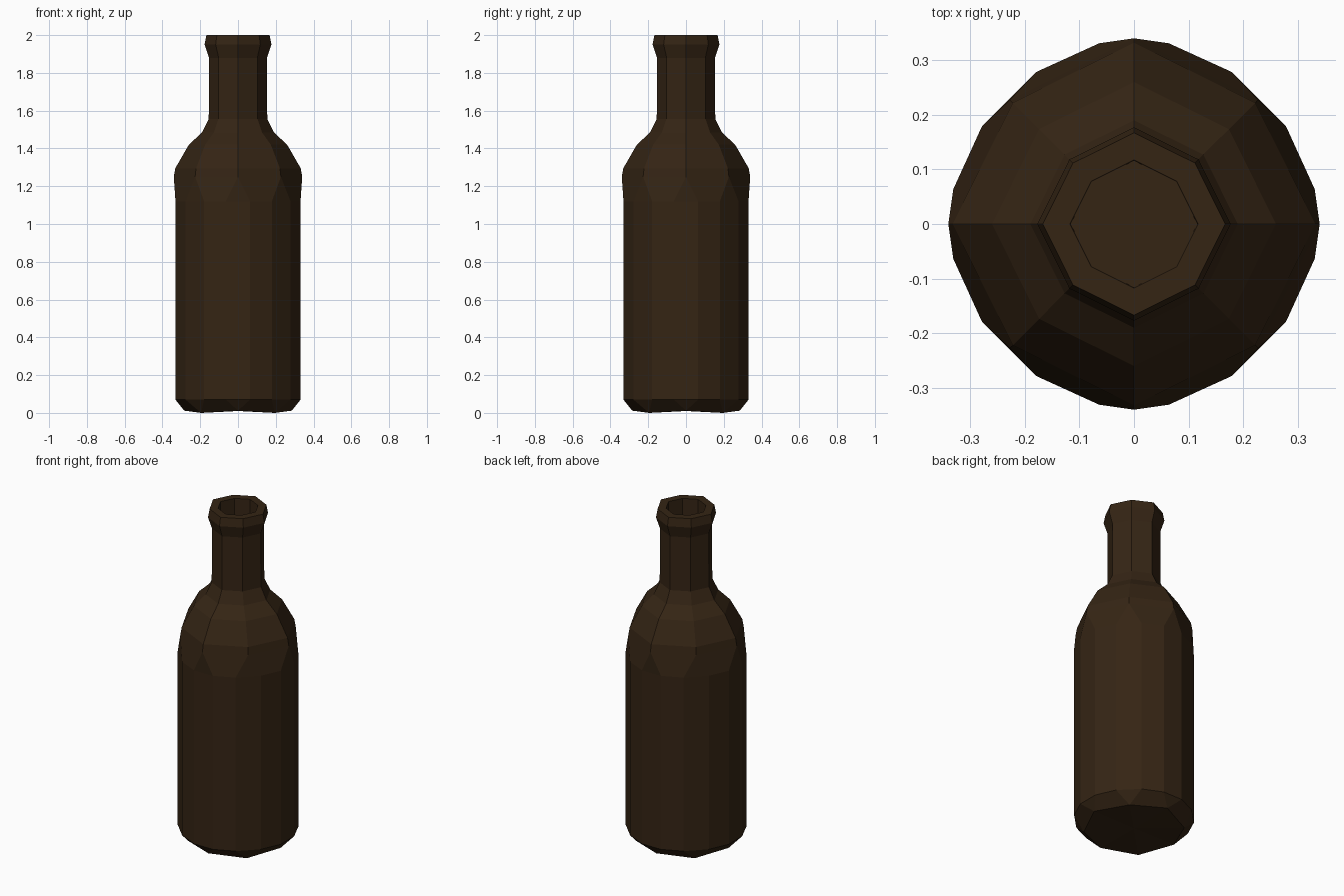
import bpy, bmesh
from math import cos, sin, radians

if "Cube" in bpy.data.objects:
    bpy.data.objects.remove(bpy.data.objects["Cube"])

bm = bmesh.new()
DIAG = 0.945  # diagonal corners sit slightly inside the axis corners


def ring8(r, z, diag=DIAG, z_diag=None):
    out = []
    for k in range(8):
        d = k % 2
        rr = r * (diag if d else 1)
        a = radians(45 * k)
        h = z_diag if d and z_diag is not None else z
        out.append(bm.verts.new((rr * cos(a), rr * sin(a), h)))
    return out


def ring16(z):
    out = []
    for k in range(8):
        r, off = (0.331, 12.2) if k % 2 else (0.337, 10.9)
        for s in (-1, 1):
            a = radians(45 * k + s * off)
            out.append(bm.verts.new((r * cos(a), r * sin(a), z)))
    return out


def bridge(a, b):
    n = len(a)
    for i in range(n):
        j = (i + 1) % n
        bm.faces.new((a[i], a[j], b[j], b[i]))


def fan_out(octa, wide):
    # each octagon corner splits into two corners of the 16-sided body
    for k in range(8):
        j = (k + 1) % 8
        bm.faces.new((octa[k], wide[2 * k], wide[2 * k + 1]))
        bm.faces.new((octa[k], wide[2 * k + 1], wide[2 * j], octa[j]))


# base and 16-sided body
base = ring8(0.285, 0.012, 0.97, 0.0)
low, high = ring16(0.07), ring16(1.12)
centre = bm.verts.new((0, 0, 0.01))
for k in range(8):
    bm.faces.new((centre, base[(k + 1) % 8], base[k]))
fan_out(base, low)
bridge(low, high)

# eight-sided shoulder, neck, lip and mouth
profile = [(0.34, 1.25), (0.332, 1.295), (0.26, 1.42), (0.19, 1.485),
           (0.155, 1.555), (0.153, 1.88), (0.177, 1.95), (0.167, 2.0),
           (0.117, 2.0), (0.116, 1.55)]
rings = [ring8(r, z) for r, z in profile]
fan_out(rings[0], high)
for a, b in zip(rings, rings[1:]):
    bridge(a, b)
bm.faces.new(rings[-1])

bmesh.ops.recalc_face_normals(bm, faces=bm.faces)
mesh = bpy.data.meshes.new("bottle")
bm.to_mesh(mesh)
bm.free()
bottle = bpy.data.objects.new("bottle", mesh)
bpy.context.collection.objects.link(bottle)

# dark brown glass
mat = bpy.data.materials.new("brown_glass")
mat.diffuse_color = (0.035, 0.018, 0.007, 1)
mat.use_nodes = True
mat.node_tree.nodes["Principled BSDF"].inputs["Base Color"].default_value = mat.diffuse_color
mesh.materials.append(mat)
